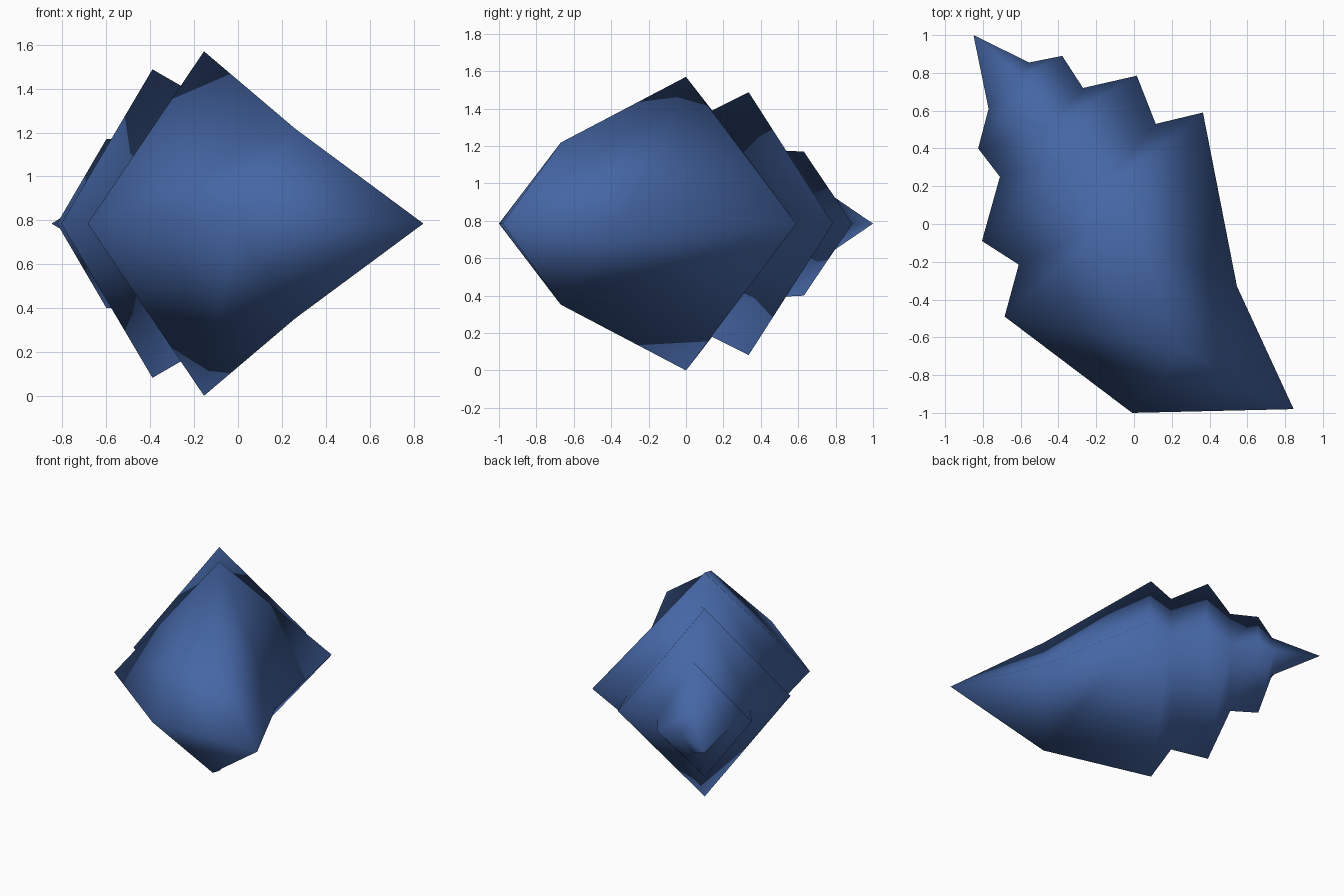
import bpy, bmesh

if "Cube" in bpy.data.objects:
    bpy.data.objects.remove(bpy.data.objects["Cube"])

MID = 0.785  # height of the shell axis

# Four-sided whorl rings, apex to lip: left x,y / ridge x,y / right x,y / half height
RINGS = [
    (-0.77, 0.61, -0.60, 0.78, -0.555, 0.855, 0.15),
    (-0.825, 0.40, -0.60, 0.63, -0.38, 0.89, 0.385),
    (-0.71, 0.25, -0.43, 0.53, -0.27, 0.72, 0.39),
    (-0.805, -0.09, -0.39, 0.335, 0.015, 0.785, 0.703),
    (-0.61, -0.215, -0.22, 0.14, 0.115, 0.53, 0.605),
    (-0.685, -0.49, -0.155, 0.0, 0.365, 0.59, 0.785),
    (-0.01, -1.0, 0.26, -0.67, 0.545, -0.33, 0.433),
]

bm = bmesh.new()
apex = bm.verts.new((-0.85, 1.0, MID))
tip = bm.verts.new((0.845, -0.98, MID))
loops = []
for lx, ly, tx, ty, rx, ry, h in RINGS:
    loops.append([bm.verts.new(p) for p in (
        (lx, ly, MID), (tx, ty, MID + h), (rx, ry, MID), (tx, ty, MID - h))])

# Pointed ends and the whorls between them
for i in range(4):
    j = (i + 1) % 4
    bm.faces.new((apex, loops[0][i], loops[0][j]))
    bm.faces.new((tip, loops[-1][j], loops[-1][i]))
    for a, b in zip(loops, loops[1:]):
        bm.faces.new((a[i], b[i], b[j], a[j]))
bmesh.ops.recalc_face_normals(bm, faces=bm.faces)
for f in bm.faces:
    f.smooth = True

mesh = bpy.data.meshes.new("spiral_shell")
bm.to_mesh(mesh)
bm.free()

blue = bpy.data.materials.new("shell blue")
blue.diffuse_color = (0.06, 0.135, 0.38, 1)
blue.use_nodes = True
blue.node_tree.nodes["Principled BSDF"].inputs["Base Color"].default_value = blue.diffuse_color
mesh.materials.append(blue)
bpy.context.collection.objects.link(bpy.data.objects.new("spiral_shell", mesh))
